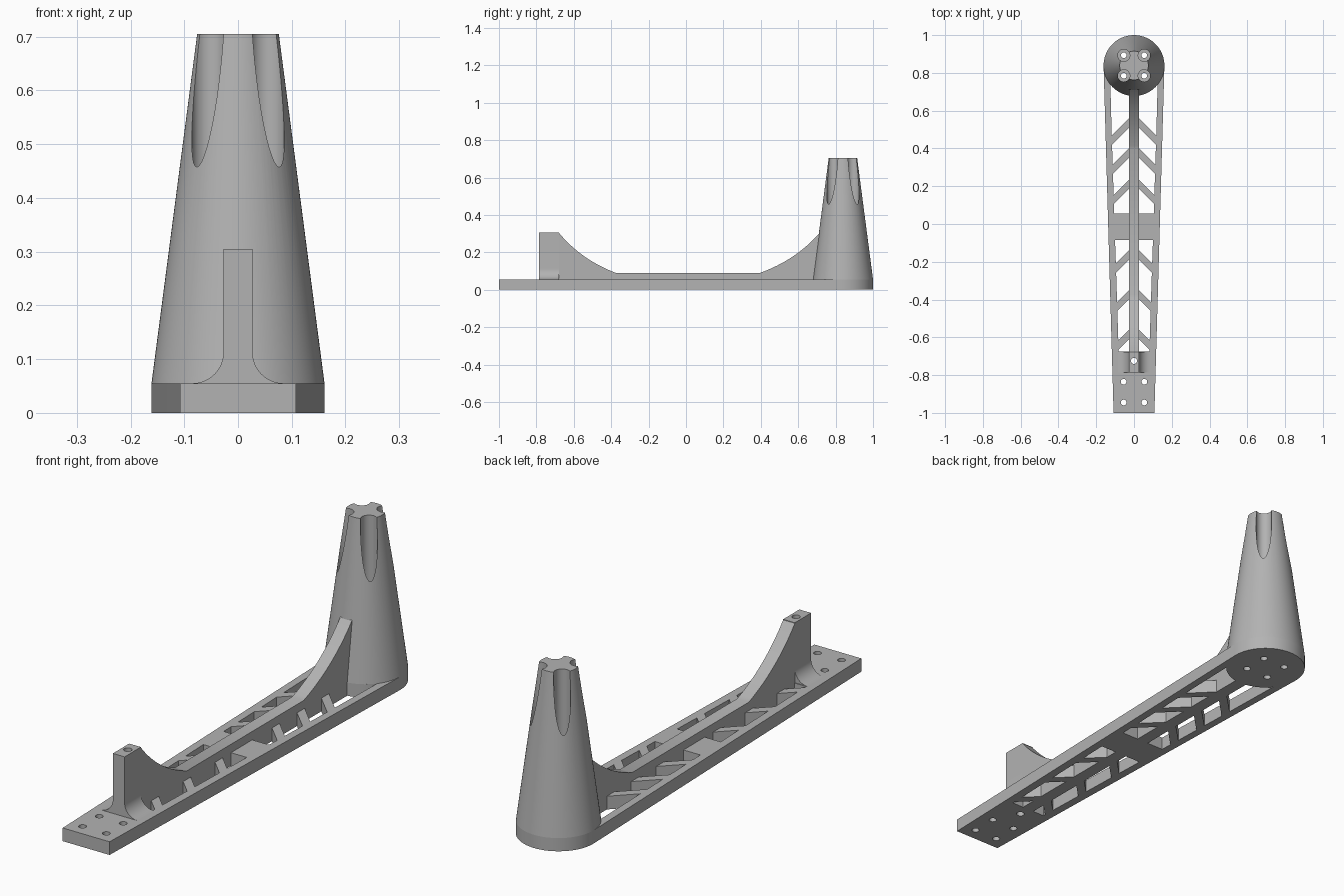
import bpy, bmesh
from math import sin, cos, pi, radians, sqrt
from mathutils import Vector

if "Cube" in bpy.data.objects:
    bpy.data.objects.remove(bpy.data.objects["Cube"], do_unlink=True)

grey = bpy.data.materials.new("plain grey")
grey.use_nodes = True
colour = (0.45, 0.45, 0.45, 1)
grey.diffuse_color = colour
grey.node_tree.nodes["Principled BSDF"].inputs["Base Color"].default_value = colour

BASE_H, TOP_Z = 0.055, 0.705
HUB_Y, HUB_R = 0.839, 0.161
SPINE_X = 0.027


def prism(bm, points, start, end):
    """Extrude a closed 3D polygon from points + start to points + end."""
    a = [bm.verts.new(Vector(p) + Vector(start)) for p in points]
    b = [bm.verts.new(Vector(p) + Vector(end)) for p in points]
    bm.faces.new(a)
    bm.faces.new(b[::-1])
    for i in range(len(a)):
        j = (i + 1) % len(a)
        bm.faces.new((a[i], b[i], b[j], a[j]))


def flat_prism(bm, outline, z0, z1):
    prism(bm, [(x, y, 0) for x, y in outline], (0, 0, z0), (0, 0, z1))


def tube(bm, x, y, r, z0, z1, n=32):
    ring = [(x + r * cos(2 * pi * i / n), y + r * sin(2 * pi * i / n)) for i in range(n)]
    flat_prism(bm, ring, z0, z1)


def finish(name, bm):
    bmesh.ops.recalc_face_normals(bm, faces=bm.faces)
    mesh = bpy.data.meshes.new(name)
    bm.to_mesh(mesh)
    bm.free()
    mesh.materials.append(grey)
    obj = bpy.data.objects.new(name, mesh)
    bpy.context.collection.objects.link(obj)
    return obj


def cut(obj, cutter_bm):
    """Subtract the cutter shapes and keep the resulting mesh."""
    cutter = finish("cutter", cutter_bm)
    cutter.hide_render = True
    mod = obj.modifiers.new("cut", "BOOLEAN")
    mod.operation, mod.solver, mod.object = "DIFFERENCE", "EXACT", cutter
    graph = bpy.context.evaluated_depsgraph_get()
    mesh = bpy.data.meshes.new_from_object(obj.evaluated_get(graph))
    obj.modifiers.clear()
    obj.data = mesh
    bpy.data.objects.remove(cutter, do_unlink=True)


def curve(a, b, c, n=20):
    """Points on a quadratic curve from a to c, pulled towards b."""
    a, b, c = Vector(a), Vector(b), Vector(c)
    return [tuple(a * (1 - t) ** 2 + b * 2 * t * (1 - t) + c * t * t)
            for t in (i / n for i in range(n + 1))]


def rail_x(y):
    """Inner edge of the tapering side rail."""
    return 0.082 + 0.031 * (y + 0.675)


SCREWS = [(sx * 0.054, HUB_Y + sy * 0.054) for sx in (-1, 1) for sy in (-1, 1)]
POST_HOLE = (0, -0.725)

# Base plate: square front end, round hub end
bm = bmesh.new()
arc = [radians(-1.7 + 183.4 * i / 48) for i in range(49)]
outline = [(-0.108, -1), (0.108, -1)]
outline += [(HUB_R * cos(a), HUB_Y + HUB_R * sin(a)) for a in arc]
flat_prism(bm, outline, 0, BASE_H)
base = finish("base_plate", bm)

# Windows between slanted ribs, a cross plate and the round hub
RIB = 0.05
low_ribs, high_ribs = (-0.56, -0.35, -0.14), (0.235, 0.4, 0.56)
bm = bmesh.new()
for side in (-1, 1):
    for start, end, ribs in ((-0.675, -0.085, low_ribs), (0.055, None, high_ribs)):
        bottoms = [(start, 0)] + [(y, 1) for y in ribs]
        tops = [(y - RIB, 1) for y in ribs] + [(end, 0)]
        for (y0, k0), (y1, k1) in zip(bottoms, tops):
            def edge(y, slant):
                outer = y - slant * 0.08
                x = rail_x(outer)
                return [(SPINE_X, y), (x, y - slant * (x - SPINE_X))]
            shape = edge(y0, k0)
            if y1 is None:
                xs = [0.125 - (0.125 - SPINE_X) * i / 10 for i in range(11)]
                shape += [(x, HUB_Y - sqrt(HUB_R ** 2 - x * x)) for x in xs]
            else:
                shape += edge(y1, k1)[::-1]
            flat_prism(bm, [(side * x, y) for x, y in shape], -0.1, 0.2)
# Screw holes through the plate
for x, y in SCREWS:
    tube(bm, x, y, 0.015, -0.1, 0.2)
for x in (-0.055, 0.055):
    for y in (-0.835, -0.945):
        tube(bm, x, y, 0.015, -0.1, 0.2)
tube(bm, *POST_HOLE, 0.016, -0.1, 0.2)
cut(base, bm)

# Spine with a sweeping rise at both ends
bm = bmesh.new()
profile = [(-0.68, BASE_H)]
profile += curve((-0.68, 0.305), (-0.56, 0.16), (-0.375, 0.09))
profile += curve((0.395, 0.09), (0.59, 0.16), (0.715, 0.305))
profile += [(0.74, 0.305), (0.74, BASE_H)]
prism(bm, [(0, y, z) for y, z in profile], (-SPINE_X, 0, 0), (SPINE_X, 0, 0))
spine = finish("spine", bm)

# Front post with a flared foot
bm = bmesh.new()
r = 0.058
flare = [(SPINE_X + r - r * cos(t), BASE_H + r - r * sin(t))
         for t in (pi / 2 * i / 12 for i in range(13))]
half = [(SPINE_X, 0.305)] + flare
section = half + [(-x, z) for x, z in half[::-1]]
prism(bm, [(x, 0, z) for x, z in section], (0, -0.785, 0), (0, -0.678, 0))
post = finish("front_post", bm)
bm = bmesh.new()
tube(bm, *POST_HOLE, 0.016, -0.1, 0.5)
cut(post, bm)

# Tapered tower with four deep screw channels
bm = bmesh.new()
bmesh.ops.create_cone(bm, cap_ends=True, segments=96, radius1=HUB_R, radius2=0.076,
                      depth=TOP_Z - BASE_H)
bmesh.ops.translate(bm, verts=bm.verts, vec=(0, HUB_Y, (TOP_Z + BASE_H) / 2))
tower = finish("tower", bm)
bm = bmesh.new()
for x, y in SCREWS:
    tube(bm, x, y, 0.032, 0, 0.9, 40)
cut(tower, bm)

# Smooth the round surfaces, keep the edges crisp
bpy.ops.object.select_all(action="DESELECT")
for obj in (base, spine, post, tower):
    obj.select_set(True)
bpy.context.view_layer.objects.active = base
bpy.ops.object.shade_smooth_by_angle(angle=radians(25))
